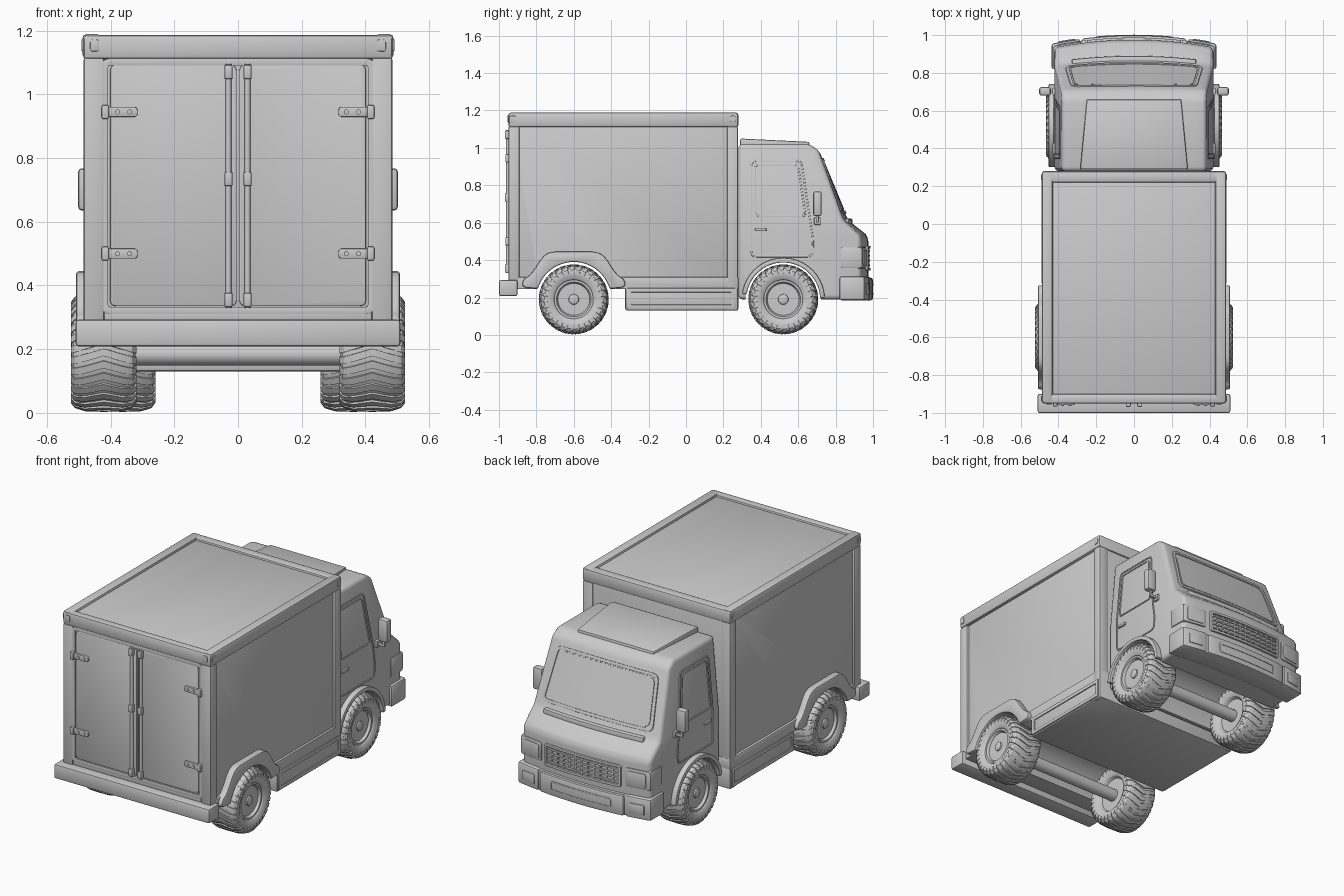
import bpy, bmesh, math
from mathutils import Matrix, Vector

if "Cube" in bpy.data.objects:
    bpy.data.objects.remove(bpy.data.objects["Cube"])

# ---------- helpers ----------
def rounded(pts, r, n=3):
    out = []
    for i, p in enumerate(pts):
        p, a, b = Vector(p), Vector(pts[i - 1]), Vector(pts[(i + 1) % len(pts)])
        s = p + (a - p).normalized() * min(r, (a - p).length * .45)
        e = p + (b - p).normalized() * min(r, (b - p).length * .45)
        for k in range(n + 1):
            t = k / n
            out.append(tuple(s * (1 - t) ** 2 + p * 2 * t * (1 - t) + e * t * t))
    return out

def rect(u0, v0, u1, v1):
    return [(u0, v0), (u1, v0), (u1, v1), (u0, v1)]

def bend_co(c):
    # cab shape: sides lean in above the belt line, nose is curved in plan
    f = min(max((c.y - .7) / .25, 0), 1)
    c.y -= .04 * f * (c.x / .42) ** 2
    c.x *= 1 - .09 * max(0, (c.z - .6) / .42)

def prism(name, pts, axis, a, b, bevel=0, ring=0, matrix=None, bend=False, seg=2):
    """Extrude a 2D outline along an axis; ring>0 keeps only a border of that width."""
    put = {'x': lambda u, v: (a, u, v), 'y': lambda u, v: (u, a, v), 'z': lambda u, v: (u, v, a)}[axis]
    bm = bmesh.new()
    face = bm.faces.new([bm.verts.new(put(*p)) for p in pts])
    if ring:
        bm.normal_update()
        bmesh.ops.inset_individual(bm, faces=[face], thickness=ring, use_even_offset=True)
        bmesh.ops.delete(bm, geom=[face], context='FACES')
    new = bmesh.ops.extrude_face_region(bm, geom=bm.faces[:])['geom']
    d = Vector([b - a if k == axis else 0 for k in 'xyz'])
    bmesh.ops.translate(bm, vec=d, verts=[g for g in new if isinstance(g, bmesh.types.BMVert)])
    bmesh.ops.recalc_face_normals(bm, faces=bm.faces[:])
    if bevel:
        edges = [e for e in bm.edges if e.is_manifold and e.calc_face_angle(0) > .5]
        bmesh.ops.bevel(bm, geom=edges, offset=bevel, segments=seg, profile=.5,
                        affect='EDGES', clamp_overlap=True)
    if matrix:
        bm.transform(matrix)
    if bend:
        cuts = [((i * .07, 0, 0), (1, 0, 0)) for i in range(-5, 6)] + [((0, 0, .6), (0, 0, 1))]
        for co, no in cuts:
            bmesh.ops.bisect_plane(bm, geom=bm.verts[:] + bm.edges[:] + bm.faces[:],
                                   plane_co=co, plane_no=no, dist=1e-5)
        for v in bm.verts:
            bend_co(v.co)
    return finish(name, bm)

def finish(name, bm):
    bmesh.ops.recalc_face_normals(bm, faces=bm.faces[:])
    me = bpy.data.meshes.new(name)
    bm.to_mesh(me)
    bm.free()
    ob = bpy.data.objects.new(name, me)
    bpy.context.collection.objects.link(ob)
    smooth(ob)
    return ob

def smooth(ob):
    bpy.ops.object.select_all(action='DESELECT')
    ob.select_set(True)
    bpy.context.view_layer.objects.active = ob
    bpy.ops.object.shade_smooth_by_angle(angle=math.radians(32))

def box(name, x0, x1, y0, y1, z0, z1, bevel=.006, **k):
    return prism(name, rect(x0, y0, x1, y1), 'z', z0, z1, bevel, **k)

def circle(y, z, r, n=40, a0=0, a1=360):
    m = n if a1 - a0 == 360 else n + 1
    return [(y + r * math.cos(math.radians(a0 + (a1 - a0) * i / n)),
             z + r * math.sin(math.radians(a0 + (a1 - a0) * i / n))) for i in range(m)]

def cut(ob, cutter):
    m = ob.modifiers.new('arch', 'BOOLEAN')
    m.operation, m.object, m.solver = 'DIFFERENCE', cutter, 'EXACT'
    bpy.context.view_layer.objects.active = ob
    bpy.ops.object.modifier_apply(modifier=m.name)
    smooth(ob)

REAR, FRONT, AXZ = -.6, .52, .19
rear_cut = prism('rear_arch_cutter', circle(REAR, AXZ, .203), 'x', -.7, .7)
front_cut = prism('front_arch_cutter', circle(FRONT, AXZ, .203), 'x', -.7, .7)

# ---------- cargo box ----------
cut(box('cargo_box', -.47, .47, -.935, .27, .25, 1.175, .004), rear_cut)
cut(box('lower_side_rail', -.484, .484, -.91, .28, .245, .31), rear_cut)
box('floor_tank', -.485, .485, -.325, .28, .13, .26, .012)
box('rear_bumper', -.51, .51, -1, -.9, .208, .293, .01)
box('roof_rail_front', -.486, .486, .22, .28, 1.11, 1.187, .012)
box('roof_rail_rear', -.486, .486, -.95, -.9, 1.11, 1.187, .012)
box('door_sill', -.42, .42, -.946, -.9, .29, .325, .004)
for s in (1, -1):
    box('roof_rail_side', s * .43, s * .488, -.948, .278, 1.112, 1.189, .012)
    box('rear_post', s * .42, s * .485, -.95, -.89, .28, 1.115, .008)
    box('front_post', s * .42, s * .485, .22, .278, .13, 1.115, .008)
    prism('side_step_frame', rect(-.315, .14, .265, .25), 'x', s * .48, s * .491, .003, ring=.022)
    prism('roof_corner_plate', rounded(rect(s * .436, 1.135, s * .464, 1.172), .008),
          'y', -.955, -.94, .002)
    for y in (-.925, .25):
        prism('corner_side_plate', rounded(rect(y - .014, 1.135, y + .014, 1.172), .008),
              'x', s * .48, s * .4915, .002)

# ---------- rear doors ----------
prism('door_surround', rounded(rect(-.43, .31, .43, 1.113), .03), 'y', -.947, -.92, .003, ring=.022)
for s in (1, -1):
    prism('cargo_door', rounded(rect(s * .004, .335, s * .402, 1.093), .02), 'y', -.946, -.92, .004)
    prism('lock_rod', circle(s * .03, 0, .009, 12), 'z', .33, 1.095,
          matrix=Matrix.Translation((0, -.953, 0)))
    for z in (.355, .735, 1.07):
        box('rod_bracket', s * .03 - .013, s * .03 + .013, -.968, -.94, z - .022, z + .022, .005)
    for z in (.5, .945):
        prism('door_hinge', rounded(rect(s * .315, z - .016, s * .42, z + .016), .012),
              'y', -.958, -.94, .003)
        box('hinge_knuckle', s * .405, s * .428, -.966, -.94, z - .022, z + .022, .005)
        for x in (.34, .378):
            prism('hinge_bolt', circle(s * x, z, .008, 10), 'y', -.963, -.95)

# ---------- rear fenders ----------
arch = circle(REAR, AXZ, .2, 24, 17, 163)
hump = rounded([(-.88, .25), (-.87, .3), (-.83, .32), (-.75, .445), (-.45, .445),
                (-.37, .32), (-.33, .3), (-.32, .25)], .05)
for s in (1, -1):
    prism('rear_fender', arch + hump, 'x', s * .46, s * .508, .008)

# ---------- cab ----------
profile = [(.28, .19), (.965, .19), (.975, .3), (.975, .52), (.96, .54), (.865, .615),
           (.712, .985), (.66, 1.02), (.28, 1.02)]
cab = prism('cab', profile, 'x', -.42, .42, .022, bend=True, seg=3)
cut(cab, front_cut)
hatch = prism('roof_hatch', [(-.285, .29), (.285, .29), (.25, .66), (-.25, .66)], 'z', 1.0, 1.05, .008)
for v in hatch.data.vertices:
    v.co.z -= .018 * (v.co.y - .29) / .37

slope = Matrix.Translation((0, .865, .615)) @ Matrix.Rotation(math.atan2(.153, .37), 4, 'X')
glass = rounded([(-.37, .035), (.37, .035), (.36, .355), (-.36, .355)], .04)
prism('windshield_seal', glass, 'y', -.015, .007, .002, ring=.018, matrix=slope, bend=True)
prism('windshield', [(x * .93, .195 + (z - .195) * .85) for x, z in glass], 'y',
      -.015, .004, matrix=slope, bend=True)
box('wiper_cover', -.33, .33, .84, .89, .585, .622, .008, bend=True)

for s in (1, -1):
    door = rounded([(.345, .415), (.68, .415), (.685, .5), (.62, .935), (.345, .935)], .03)
    prism('cab_door_edge', door, 'x', s * .41, s * .425, .002, ring=.009, bend=True)
    win = rounded([(.365, .63), (.645, .63), (.602, .915), (.365, .915)], .025)
    prism('side_window', win, 'x', s * .41, s * .425, .002, ring=.009, bend=True)
    box('door_handle', s * .415, s * .431, .37, .43, .555, .572, .004)
    # mirror with arm
    box('mirror', s * .44, s * .502, .68, .725, .635, .768, .012)
    box('mirror_arm', s * .41, s * .47, .695, .71, .6, .615, .003)
    box('mirror_stem', s * .46, s * .474, .695, .71, .6, .65, .003)
    box('mirror_foot', s * .41, s * .432, .685, .72, .588, .627, .004)
    # front wheel flare
    flare = circle(FRONT, AXZ, .197, 28, 2, 172) + circle(FRONT, AXZ, .222, 28, 2, 172)[::-1]
    prism('front_fender', flare, 'x', s * .38, s * .452, .006)
    # lamps
    box('headlight', s * .275, s * .427, .85, .984, .355, .47, .012, bend=True)
    prism('headlight_lens', rounded(rect(s * .29, .37, s * .40, .455), .012), 'y', .97, .988, .002,
          bend=True)
    box('bumper_corner', s * .285, s * .436, .845, .998, .185, .312, .012, bend=True)
    box('fog_light', s * .31, s * .4, .98, 1.003, .215, .275, .006, bend=True)

# ---------- grille and front bumper ----------
prism('grille_frame', rounded(rect(-.25, .345, .25, .475), .015), 'y', .96, .987, .003, ring=.014,
      bend=True)
for i in range(4):
    z = .362 + i * .025
    box('grille_bar', -.24, .24, .96, .983, z + .006, z + .016, .002, bend=True)
for i in range(-5, 6):
    box('grille_slat', i * .04 - .004, i * .04 + .004, .96, .981, .355, .466, 0, bend=True)
box('front_bumper', -.42, .42, .85, .988, .185, .31, .01, bend=True)
box('bumper_plate', -.275, .275, .95, .999, .185, .305, .01, bend=True)
prism('bumper_inset_frame', rounded(rect(-.2, .215, .2, .275), .015), 'y', .98, 1.002, .002,
      ring=.01, bend=True)

# ---------- wheels ----------
def lathe(bm, prof, n=48):
    rings = []
    for x, r in prof:
        rings.append([bm.verts.new((x, r * math.cos(2 * math.pi * i / n), r * math.sin(2 * math.pi * i / n)))
                      for i in range(n)])
    for a, b in zip(rings, rings[1:]):
        for i in range(n):
            bm.faces.new((a[i], a[(i + 1) % n], b[(i + 1) % n], b[i]))
    for end in (rings[0], rings[-1]):
        bm.faces.new(end)

def wheel(name, x, y, s):
    place = Matrix.Translation((x * s, y, AXZ)) @ Matrix.Diagonal((s, 1, 1, 1))
    tyre = bmesh.new()
    half = [(.07, .098), (.088, .108), (.1, .13), (.1, .15), (.094, .166), (.075, .177), (.04, .18)]
    lathe(tyre, [(-a, r) for a, r in half] + [(a, r) for a, r in half[::-1]])
    # chevron tread lugs
    n, w = 30, .074
    row = [(-.103, .158), (-.09, .175), (-.06, .185), (0, .187), (.06, .185), (.09, .175), (.103, .158)]
    for k in range(n):
        secs = []
        for px, r in row:
            a = 2 * math.pi * k / n + abs(px) * 1.6
            secs.append([tyre.verts.new((px, q * math.cos(a + d), q * math.sin(a + d)))
                         for q, d in ((r - .022, -w), (r, -w * .85), (r, w * .85), (r - .022, w))])
        for a, b in zip(secs, secs[1:]):
            for i in range(4):
                tyre.faces.new((a[i], a[(i + 1) % 4], b[(i + 1) % 4], b[i]))
        tyre.faces.new(secs[0])
        tyre.faces.new(secs[-1])
    tyre.transform(place)
    finish(name + '_tyre', tyre)
    rim = bmesh.new()
    lathe(rim, [(-.05, .1), (.07, .104), (.084, .104), (.084, .093), (.07, .085), (.035, .078),
                (.03, .066), (.052, .06), (.055, .034), (.06, .03), (.078, .026), (.082, .018)], 40)
    for k in range(8):
        a = k * math.pi / 4
        bmesh.ops.create_cone(rim, cap_ends=True, segments=6, radius1=.008, radius2=.008, depth=.03,
                              matrix=Matrix.Translation((.055, .048 * math.cos(a), .048 * math.sin(a)))
                              @ Matrix.Rotation(math.pi / 2, 4, 'Y'))
    rim.transform(place)
    finish(name + '_rim', rim)

for s in (1, -1):
    wheel('rear_wheel', .422, REAR, s)
    wheel('front_wheel', .362, FRONT, s)
prism('rear_axle', circle(REAR, .185, .036, 24), 'x', -.4, .4)
prism('front_axle', circle(FRONT, .185, .036, 24), 'x', -.34, .34)

for c in (rear_cut, front_cut):
    bpy.data.objects.remove(c)
